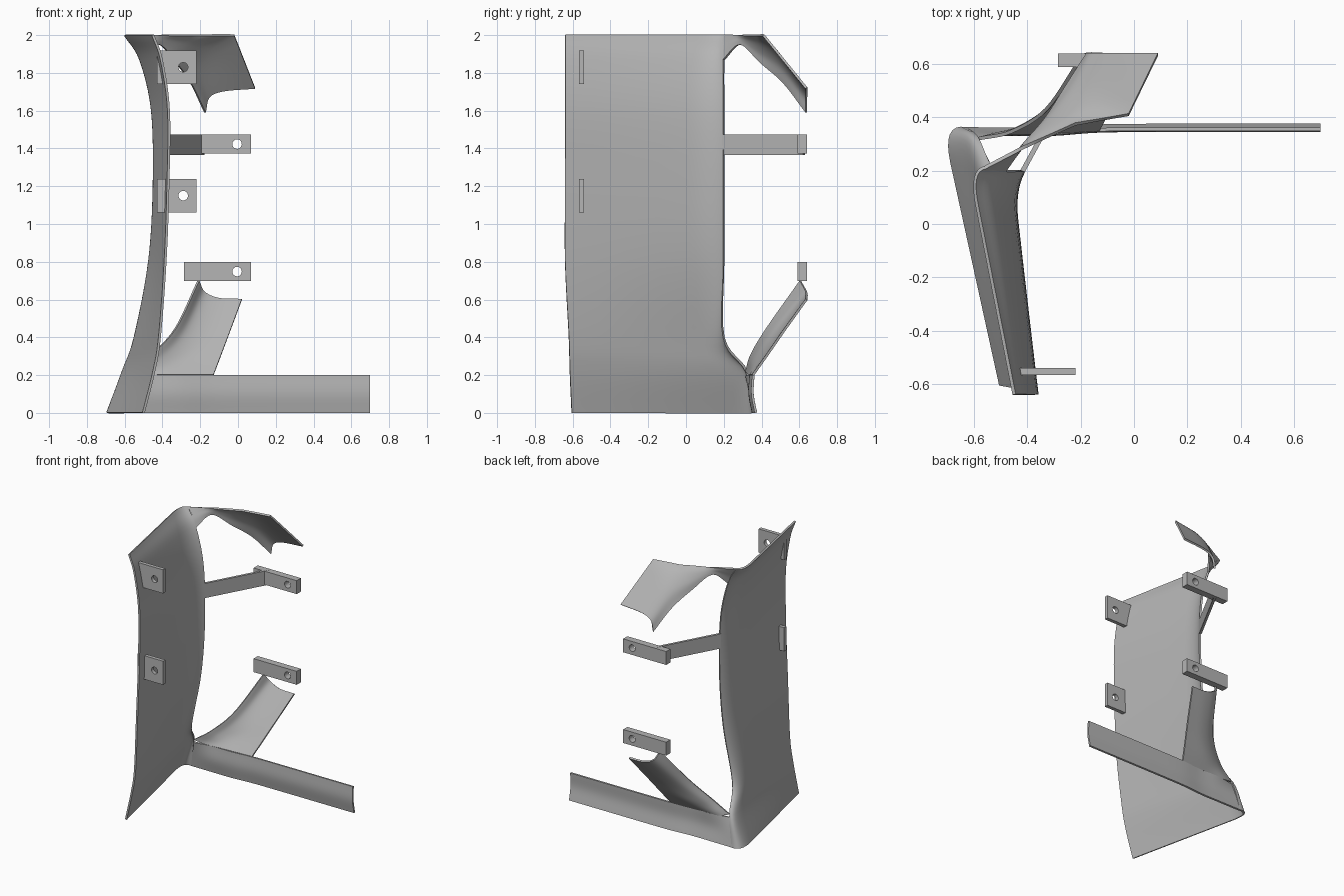
import bpy
import bmesh
import math
from mathutils import Vector, Matrix

default_cube = bpy.data.objects.get("Cube")
if default_cube:
    bpy.data.objects.remove(default_cube, do_unlink=True)

# Single plain grey finish
grey = bpy.data.materials.new("plain_grey")
grey.use_nodes = True
grey_value = (0.46, 0.46, 0.46, 1.0)
grey.diffuse_color = grey_value
shader = next(n for n in grey.node_tree.nodes if n.type == "BSDF_PRINCIPLED")
shader.inputs["Base Color"].default_value = grey_value

SHEET_THICKNESS = 0.013


def make_object(name, bm):
    bmesh.ops.recalc_face_normals(bm, faces=bm.faces[:])
    mesh = bpy.data.meshes.new(name)
    bm.to_mesh(mesh)
    bm.free()
    obj = bpy.data.objects.new(name, mesh)
    bpy.context.collection.objects.link(obj)
    mesh.materials.append(grey)
    return obj


def activate(obj):
    bpy.ops.object.select_all(action="DESELECT")
    obj.select_set(True)
    bpy.context.view_layer.objects.active = obj


def apply_modifier(obj, modifier):
    activate(obj)
    bpy.ops.object.modifier_apply(modifier=modifier.name)


def refine(points, steps, straight=False):
    """Insert points between the given ones, on a smooth curve or straight lines."""
    points = [Vector(p) for p in points]
    first = points[0] * 2 - points[1]
    last = points[-1] * 2 - points[-2]
    padded = [first] + points + [last]
    result = []
    for i in range(len(points) - 1):
        before, start, end, after = padded[i:i + 4]
        tangent_in = (end - before) / 2
        tangent_out = (after - start) / 2
        for step in range(steps):
            t = step / steps
            if straight:
                result.append(start.lerp(end, t))
                continue
            ease = t * t * (3 - 2 * t)
            result.append(start * (1 - ease) + end * ease
                          + tangent_in * (t * (1 - t) ** 2)
                          - tangent_out * (t * t * (1 - t)))
    return result + [points[-1]]


def sheet(name, rows):
    """Skin a grid of points and give it an even thickness."""
    bm = bmesh.new()
    grid = [[bm.verts.new(p) for p in row] for row in rows]
    for row, following in zip(grid, grid[1:]):
        for i in range(len(row) - 1):
            bm.faces.new((row[i], row[i + 1], following[i + 1], following[i]))
    obj = make_object(name, bm)
    solid = obj.modifiers.new("thickness", "SOLIDIFY")
    solid.thickness = SHEET_THICKNESS
    solid.offset = 0
    apply_modifier(obj, solid)
    bpy.ops.object.shade_smooth_by_angle(angle=math.radians(35))
    return obj


def loft(name, sections, straight_edge=False, steps=6):
    """Smooth sheet through sections; the first edge may stay straight."""
    columns = [refine(column, steps, straight_edge and i == 0)
               for i, column in enumerate(zip(*sections))]
    return sheet(name, [refine(row, steps) for row in zip(*columns)])


def box(name, low, high):
    low, high = Vector(low), Vector(high)
    bm = bmesh.new()
    size = Matrix.Diagonal((*(high - low), 1))
    place = Matrix.Translation((low + high) / 2)
    bmesh.ops.create_cube(bm, size=1, matrix=place @ size)
    return make_object(name, bm)


def drilled_plate(name, low, high, hole_x):
    """Plate with a round bolt hole running front to back."""
    plate = box(name, low, high)
    centre = (Vector(low) + Vector(high)) / 2
    centre.x = hole_x
    bm = bmesh.new()
    turn = Matrix.Rotation(math.pi / 2, 4, "X")
    bmesh.ops.create_cone(bm, cap_ends=True, segments=32, radius1=0.025,
                          radius2=0.025, depth=0.3,
                          matrix=Matrix.Translation(centre) @ turn)
    cutter = make_object("hole_cutter", bm)
    cutter.hide_render = True
    cut = plate.modifiers.new("hole", "BOOLEAN")
    cut.operation = "DIFFERENCE"
    cut.solver = "EXACT"
    cut.object = cutter
    apply_modifier(plate, cut)
    bpy.data.objects.remove(cutter, do_unlink=True)
    return plate


# Side panel: height, then front edge, corner and rear edge in plan
panel_keys = [
    (0, -.5, -.605, -.715, .375, -.63, .357),
    (.22, -.445, -.615, -.625, .335, -.585, .32),
    (.4, -.415, -.62, -.56, .17, -.52, .2),
    (.8, -.385, -.64, -.48, .14, -.445, .2),
    (1.2, -.37, -.64, -.455, .13, -.415, .2),
    (1.6, -.367, -.64, -.465, .13, -.425, .2),
    (1.87, -.405, -.64, -.53, .15, -.485, .2),
    (2, -.45, -.64, -.615, .2, -.56, .212),
]


def panel_row(key):
    z, *plan = key
    front, corner, rear = (Vector((plan[i], plan[i + 1], z)) for i in (0, 2, 4))
    bend = front.lerp(corner, 0.85)
    row = [front.lerp(bend, i / 4) for i in range(4)]
    for i in range(9):
        t = i / 8
        row.append(bend.lerp(corner, t).lerp(corner.lerp(rear, t), t))
    return row


sheet("side_panel", [panel_row(key) for key in refine(panel_keys, 6)])

# Lower rail: shallow curved strip running from the panel corner
rail = [[(-.63, .357, 0), (-.61, .34, .1), (-.585, .32, .2)]]
for x, y in [(-.45, .338), (-.3, .338), (-.13, .35), (.1, .352), (.4, .352), (.7, .352)]:
    rail.append([(x, y + .018, 0), (x, y, .1), (x, y + .004, .2)])
loft("lower_rail", rail)

# Lower arm: sections from straight edge to flanged edge
loft("lower_arm", [
    [(-.13, .354, .2), (-.35, .342, .2), (-.5, .338, .2), (-.585, .32, .22)],
    [(-.092, .425, .3), (-.3, .395, .27), (-.41, .37, .28), (-.46, .347, .31)],
    [(-.043, .515, .43), (-.2, .478, .39), (-.29, .46, .41), (-.33, .43, .45)],
    [(.02, .637, .6), (-.1, .637, .605), (-.18, .637, .64), (-.21, .605, .7)],
], straight_edge=True)

# Upper arm: top strip that folds down into a flanged end
loft("upper_arm", [
    [(-.56, .212, 2), (-.53, .207, 1.96), (-.505, .202, 1.92), (-.485, .2, 1.87)],
    [(-.42, .285, 2), (-.42, .287, 1.985), (-.42, .288, 1.97), (-.42, .29, 1.95)],
    [(-.22, .375, 2), (-.28, .385, 1.96), (-.32, .39, 1.91), (-.33, .395, 1.855)],
    [(-.02, .41, 2), (-.15, .47, 1.92), (-.22, .505, 1.84), (-.25, .52, 1.745)],
    [(.09, .637, 1.72), (-.08, .637, 1.705), (-.155, .637, 1.67), (-.175, .637, 1.59)],
], straight_edge=True)

# Front mounting plates through the panel
for name, z in (("upper_front_plate", 1.83), ("lower_front_plate", 1.15)):
    drilled_plate(name, (-.43, -.567, z - .088), (-.22, -.54, z + .088), -.29)

# Rear mounting blocks
for name, z in (("upper_rear_block", 1.423), ("lower_rear_block", .748)):
    drilled_plate(name, (-.285, .59, z - .05), (.07, .64, z + .05), -.005)

# Diagonal strut from panel to the upper rear block
start, end = Vector((-.42, .195, 1.42)), Vector((-.185, .625, 1.42))
along = end - start
strut = box("diagonal_strut", (0, -.009, -.054), (along.length, .009, .054))
strut.location = start
strut.rotation_euler.z = math.atan2(along.y, along.x)
